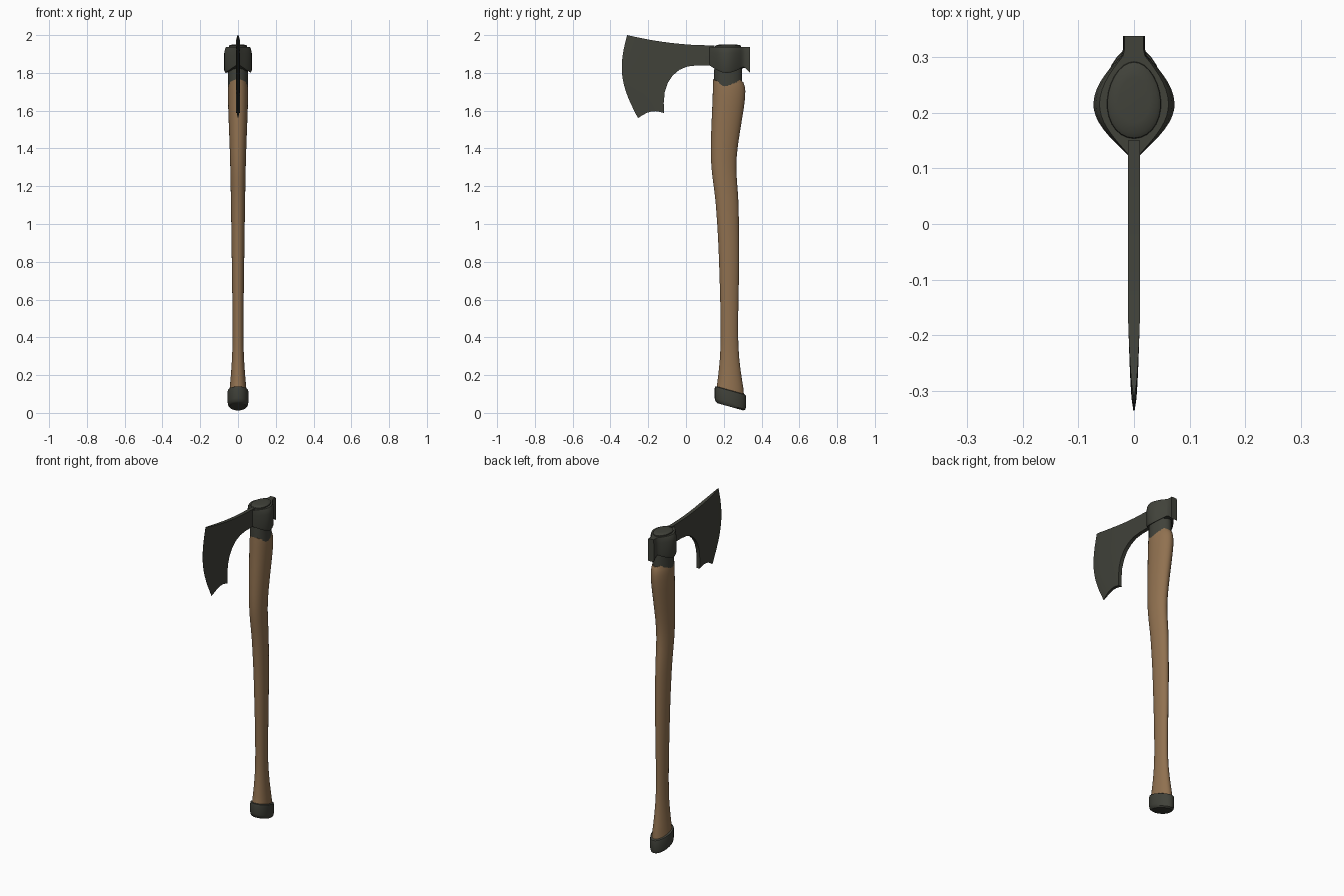
import bpy, bmesh
from math import sin, cos, pi, radians

cube = bpy.data.objects.get("Cube")
if cube:
    bpy.data.objects.remove(cube, do_unlink=True)


def material(name, color):
    mat = bpy.data.materials.new(name)
    mat.use_nodes = True
    mat.diffuse_color = (*color, 1)
    shader = mat.node_tree.nodes["Principled BSDF"]
    shader.inputs["Base Color"].default_value = (*color, 1)
    return mat


wood = material("brown wood", (0.28, 0.165, 0.08))
iron = material("dark iron", (0.052, 0.054, 0.042))


def loft(name, rings, mat):
    """Skin a list of equal-length closed rings and cap both ends."""
    bm = bmesh.new()
    loops = [[bm.verts.new(point) for point in ring] for ring in rings]
    for lower, upper in zip(loops, loops[1:]):
        for i in range(len(lower)):
            bm.faces.new((lower[i - 1], lower[i], upper[i], upper[i - 1]))
    bm.faces.new(loops[0])
    bm.faces.new(loops[-1])
    bmesh.ops.recalc_face_normals(bm, faces=bm.faces)
    mesh = bpy.data.meshes.new(name)
    bm.to_mesh(mesh)
    bm.free()
    mesh.materials.append(mat)
    part = bpy.data.objects.new(name, mesh)
    bpy.context.collection.objects.link(part)
    bpy.ops.object.select_all(action="DESELECT")
    part.select_set(True)
    bpy.context.view_layer.objects.active = part
    bpy.ops.object.shade_smooth_by_angle(angle=radians(35))


def mirrored(side):
    """Close a half outline by mirroring it across the centre plane."""
    return side + [(-x, y, z) for x, y, z in reversed(side)]


def oval(height, centre, depth, aspect, slope=0, wave=0, sides=28):
    """Egg-shaped ring, a little fuller toward the front, optionally tilted."""
    ring = []
    for i in range(sides):
        turn = 2 * pi * i / sides
        along = depth * sin(turn)
        across = depth * aspect * cos(turn) * (1 - sin(turn) / 10)
        lift = slope * along + wave * sin(3 * turn)
        ring.append((across, centre + along, height + lift))
    return ring


def smooth_path(keys, steps=5):
    """Pass a smooth curve through the key tuples."""
    padded = [keys[0], *keys, keys[-1]]
    path = []
    for before, start, end, after in zip(padded, padded[1:], padded[2:], padded[3:]):
        for i in range(steps):
            t = i / steps
            path.append([
                b + t * ((c - a) + t * ((2 * a - 5 * b + 4 * c - d)
                                        + t * (3 * (b - c) + d - a))) / 2
                for a, b, c, d in zip(before, start, end, after)])
    return path + [keys[-1]]


# Curved wooden haft: height, centre and depth at each bend
bends = [(0.1, 0.233, 0.075), (0.36, 0.23, 0.047), (0.8, 0.228, 0.053),
         (1.1, 0.218, 0.06), (1.35, 0.2, 0.068), (1.67, 0.227, 0.086),
         (1.76, 0.222, 0.078)]
path = smooth_path(bends)
tilt = -0.28
haft = [oval(*path[0], 0.62, slope=tilt)]
haft += [oval(*bend, 0.62) for bend in path[1:-1]]
haft.append(oval(*path[-1], 0.62, wave=0.007))
loft("wooden_haft", haft, wood)

# Iron collar through the eye, with a slightly domed top
collar = [(1.72, 0.074), (1.8, 0.074), (1.935, 0.07), (1.943, 0.068),
          (1.948, 0.06), (1.95, 0.04)]
loft("collar", [oval(z, 0.223, depth, 0.7) for z, depth in collar], iron)

# Slanted iron butt cap with rounded rims
cap = [(0.12, 0.072), (0.117, 0.081), (0.108, 0.083), (0.055, 0.083),
       (0.04, 0.079), (0.032, 0.068)]
loft("butt_cap", [oval(z, 0.235, depth, 0.66, slope=tilt) for z, depth in cap], iron)


# Eye socket: rounded cheeks that narrow to the blade and to a square poll
def socket_ring(scale, height=None, lift=0):
    side, steps = [], 20
    for i in range(steps + 1):
        y = 0.1 + 0.238 * i / steps
        reach = (y - 0.215) / (0.09 if y < 0.215 else 0.1)
        swell = cos(pi / 2 * max(-1, min(1, reach)))
        width = 0.011 + 0.062 * swell
        if y > 0.215:
            width = max(width, 0.02)
        drop = max(swell, 25 * (y - 0.3))
        base = 1.84 - 0.04 * drop if height is None else height
        side.append((width * scale, y, base + lift))
    return mirrored(side)


loft("eye_socket", [socket_ring(0.92), socket_ring(1, lift=0.012),
                    socket_ring(1, 1.905), socket_ring(0.94, 1.928),
                    socket_ring(0.85, 1.938)], iron)


# Bearded blade: columns running from the cutting edge back to the socket
def blade_ring(top_y, low_y, low_z, bulge=0, thickness=0.011, rows=12):
    top_z = 1.945 + 0.055 * ((0.15 - top_y) / 0.46) ** 2
    side = []
    for i in range(rows + 1):
        t = i / rows
        bow = bulge * sin(pi * t)
        side.append((thickness, top_y + (low_y - top_y) * t - bow,
                     top_z + (low_z - top_z) * t))
    return mirrored(side)


blade = []
steps = 6
for i in range(steps + 1):
    t = i / steps
    low_z = 1.56 + 0.027 * t + 0.022 * sin(pi * t)
    blade.append(blade_ring(0.15 * t - 0.312, 0.138 * t - 0.254, low_z,
                            bulge=0.054 * (1 - t * t),
                            thickness=max(0.0005, 0.011 * t ** 0.5)))
# Hollow under the neck follows a quarter oval
for i in range(steps + 1):
    turn = pi / 2 * i / steps
    blade.append(blade_ring(0.2 * i / steps - 0.15,
                            0.06 - 0.178 * abs(cos(turn)) ** 0.9,
                            1.64 + 0.2 * sin(turn) ** 0.9))
blade.append(blade_ring(0.15, 0.15, 1.84))
loft("bearded_blade", blade, iron)
